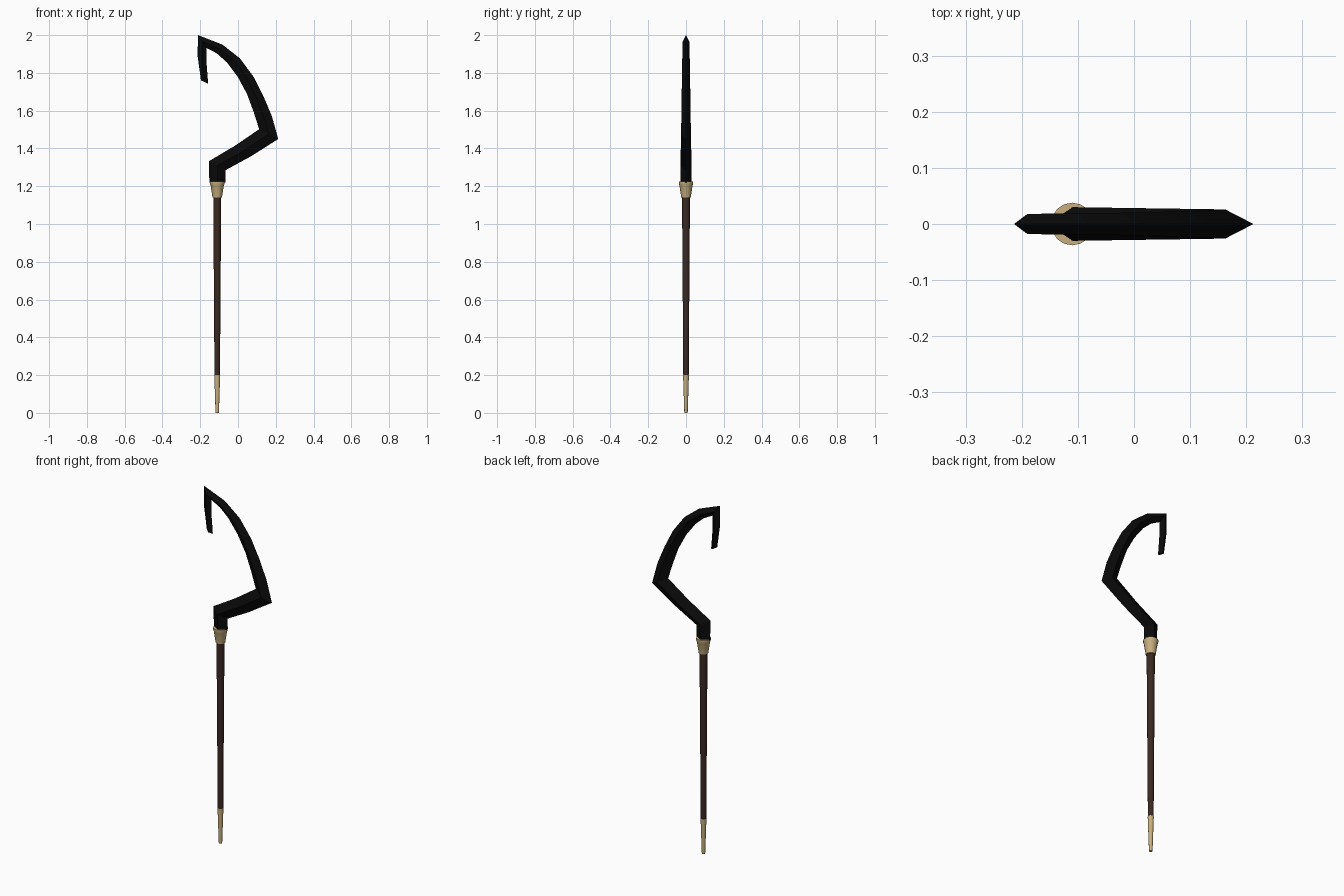
import bpy, bmesh, math

if "Cube" in bpy.data.objects:
    bpy.data.objects.remove(bpy.data.objects["Cube"])

def material(name, rgb):
    m = bpy.data.materials.new(name)
    m.diffuse_color = (*rgb, 1)
    m.use_nodes = True
    m.node_tree.nodes["Principled BSDF"].inputs["Base Color"].default_value = m.diffuse_color
    return m

BLACK = material("black horn", (0.003, 0.003, 0.003))
BROWN = material("dark wood", (0.045, 0.022, 0.016))
BONE = material("pale brass", (0.58, 0.43, 0.21))
AXIS = -0.11  # x of the shaft

def loft(name, rings, mat, smooth=False):
    """Skin a list of equal-length rings and cap both ends."""
    bm = bmesh.new()
    vs = [[bm.verts.new(p) for p in ring] for ring in rings]
    n = len(vs[0])
    for a, b in zip(vs, vs[1:]):
        for i in range(n):
            j = (i + 1) % n
            bm.faces.new((a[i], a[j], b[j], b[i]))
    bm.faces.new(vs[0])
    bm.faces.new(vs[-1])
    bmesh.ops.recalc_face_normals(bm, faces=bm.faces)
    me = bpy.data.meshes.new(name)
    bm.to_mesh(me)
    bm.free()
    me.materials.append(mat)
    ob = bpy.data.objects.new(name, me)
    bpy.context.collection.objects.link(ob)
    if smooth:
        bpy.context.view_layer.objects.active = ob
        ob.select_set(True)
        bpy.ops.object.shade_smooth_by_angle(angle=math.radians(35))
        ob.select_set(False)
    return ob

def turned(name, profile, mat, sides=16):
    """Round part from (radius, height) pairs on the shaft axis."""
    rings = [[(AXIS + r * math.cos(2 * math.pi * i / sides),
               r * math.sin(2 * math.pi * i / sides), z) for i in range(sides)]
             for r, z in profile]
    return loft(name, rings, mat, True)

# Staff: pointed foot, tapered shaft, flared collar with a lip
turned("foot_tip", [(0.009, 0), (0.0155, 0.2)], BONE)
turned("shaft", [(0.0145, 0.195), (0.021, 1.145)], BROWN)
turned("collar", [(0.025, 1.14), (0.035, 1.205), (0.038, 1.212), (0.038, 1.225)], BONE)

# Hook: diamond cross-sections given as outer edge, inner edge, half thickness
sections = [
    ((-0.152, 1.22), (-0.066, 1.22), 0.030),
    ((-0.153, 1.333), (-0.066, 1.285), 0.030),
    ((-0.015, 1.415), (0.068, 1.358), 0.028),
    ((0.112, 1.502), (0.213, 1.450), 0.026),
    ((0.084, 1.590), (0.179, 1.572), 0.0245),
    ((0.047, 1.690), (0.133, 1.680), 0.023),
    ((-0.002, 1.780), (0.082, 1.780), 0.0215),
    ((-0.060, 1.857), (0.010, 1.877), 0.020),
    ((-0.113, 1.904), (-0.083, 1.950), 0.019),
    ((-0.166, 1.932), (-0.212, 2.000), 0.018),
    ((-0.166, 1.845), (-0.214, 1.890), 0.018),
    ((-0.158, 1.743), (-0.196, 1.760), 0.016),
]
rings = []
for (ax, az), (bx, bz), t in sections:
    mx, mz = (ax + bx) / 2, (az + bz) / 2
    rings.append([(ax, 0, az), (mx, -t, mz), (bx, 0, bz), (mx, t, mz)])
loft("hook_blade", rings, BLACK)
